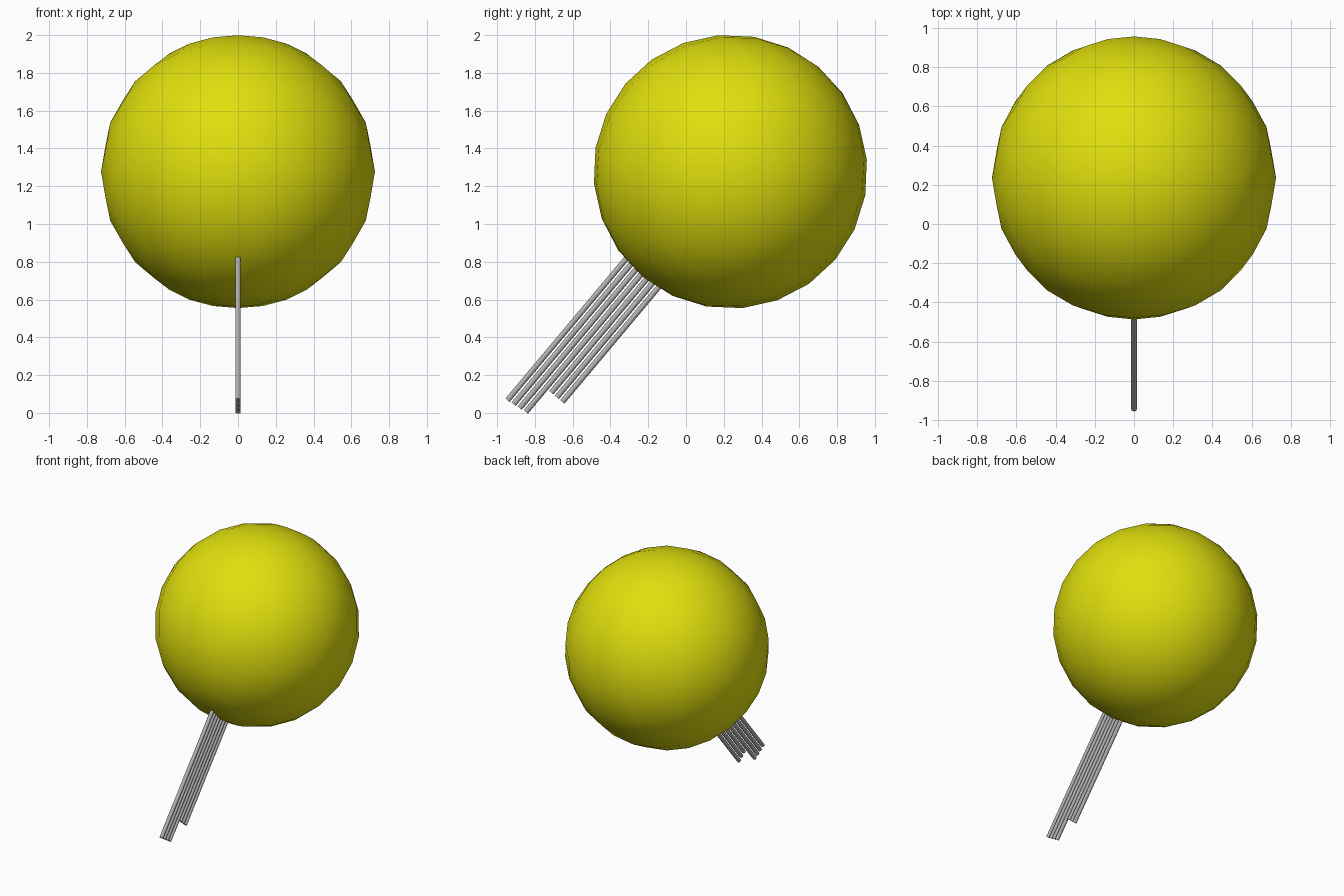
import bpy
import math
from mathutils import Vector

if "Cube" in bpy.data.objects:
    bpy.data.objects.remove(bpy.data.objects["Cube"])

TILT = math.radians(-40)          # whole pin leans back in the yz plane
AXIS = Vector((0, math.sin(-TILT), math.cos(TILT)))
SIDE = Vector((0, math.cos(TILT), -math.sin(-TILT)))


def material(name, rgb):
    m = bpy.data.materials.new(name)
    m.diffuse_color = (*rgb, 1)
    m.use_nodes = True
    m.node_tree.nodes["Principled BSDF"].inputs["Base Color"].default_value = m.diffuse_color
    return m


yellow = material("yellow", (0.75, 0.74, 0.004))
grey = material("grey", (0.45, 0.45, 0.45))

# Ball head, poles along the tilted axis
bpy.ops.mesh.primitive_uv_sphere_add(segments=24, ring_count=12, radius=0.725,
                                     location=(0, 0.235, 1.277), rotation=(TILT, 0, 0))
ball = bpy.context.object
ball.name = "ball"
ball.data.materials.append(yellow)
bpy.ops.object.shade_smooth()

# Row of thin rods: four long ones, then three short ones
ends = [-0.556, -0.551, -0.546, -0.541, -0.376, -0.376, -0.376]
TOP = 0.62
for i, end in enumerate(ends):
    across = -0.767 + 0.038 * i
    center = AXIS * ((end + TOP) / 2) + SIDE * across
    bpy.ops.mesh.primitive_cylinder_add(vertices=12, radius=0.0145, depth=TOP - end,
                                        location=center, rotation=(TILT, 0, 0))
    rod = bpy.context.object
    rod.name = f"rod_{i + 1}"
    rod.data.materials.append(grey)
    bpy.ops.object.shade_smooth_by_angle(angle=math.radians(40))
